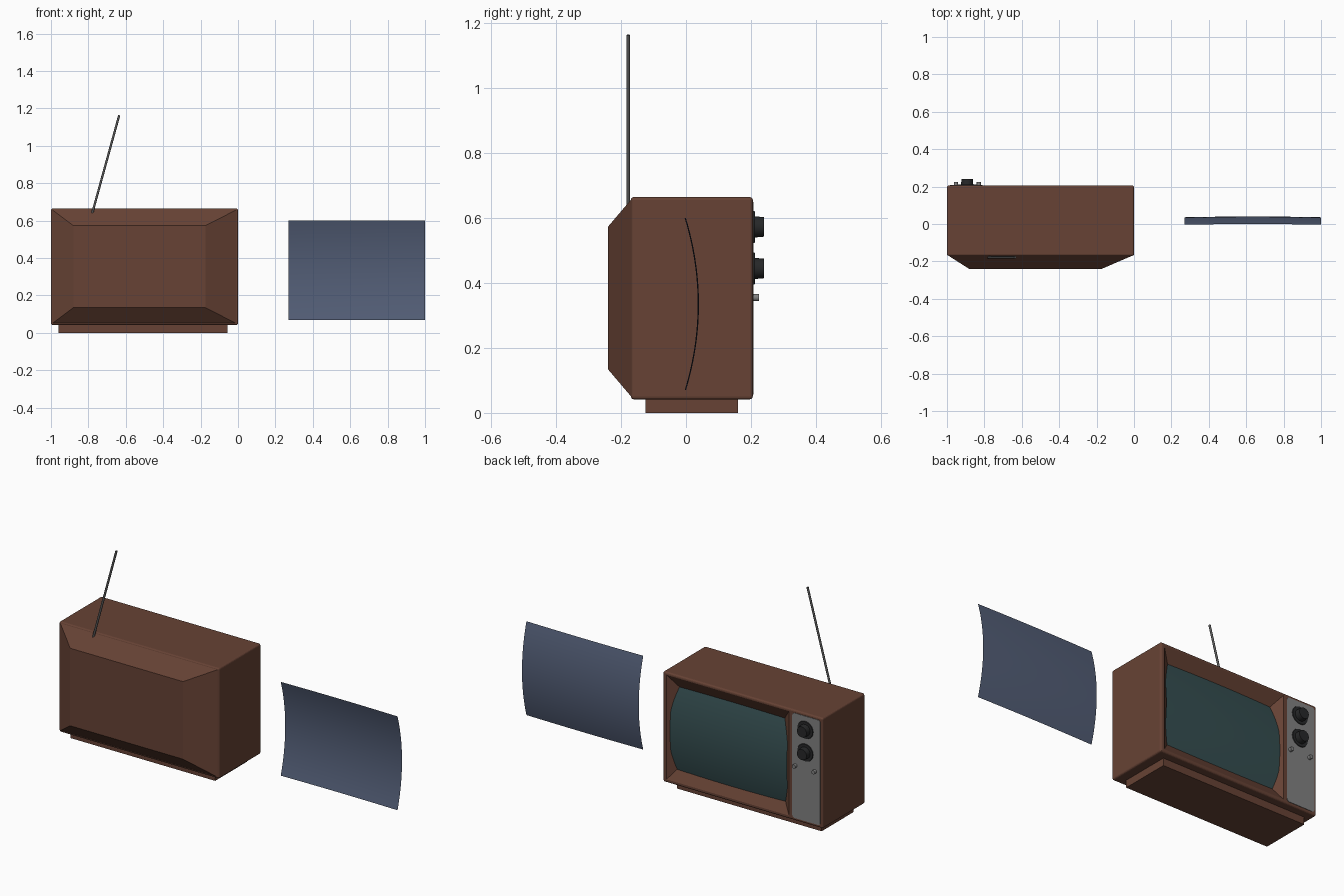
import bpy, bmesh, math
from mathutils import Vector

if "Cube" in bpy.data.objects:
    bpy.data.objects.remove(bpy.data.objects["Cube"])


def material(name, r, g, b):
    m = bpy.data.materials.new(name)
    m.diffuse_color = (r, g, b, 1)
    m.use_nodes = True
    m.node_tree.nodes["Principled BSDF"].inputs["Base Color"].default_value = m.diffuse_color
    return m


BROWN = material("brown wood", 0.135, 0.055, 0.035)
TEAL = material("teal screen", 0.035, 0.075, 0.08)
BLUE = material("blue grey glass", 0.085, 0.11, 0.18)
GREY = material("grey panel", 0.22, 0.22, 0.22)
BLACK = material("black knob", 0.02, 0.021, 0.022)
STEEL = material("steel", 0.1, 0.1, 0.1)


def finish(name, bm, mat, smooth=False):
    bmesh.ops.recalc_face_normals(bm, faces=bm.faces)
    me = bpy.data.meshes.new(name)
    bm.to_mesh(me)
    bm.free()
    me.materials.append(mat)
    ob = bpy.data.objects.new(name, me)
    bpy.context.collection.objects.link(ob)
    if smooth:
        bpy.ops.object.select_all(action='DESELECT')
        ob.select_set(True)
        bpy.context.view_layer.objects.active = ob
        bpy.ops.object.shade_smooth_by_angle(angle=math.radians(35))
    return ob


def loft(name, rings, mat, bevel=0.0):
    """Solid through rectangles (x0, x1, z0, z1, y)."""
    bm = bmesh.new()
    loops = [[bm.verts.new(p) for p in ((a, y, c), (b, y, c), (b, y, d), (a, y, d))]
             for a, b, c, d, y in rings]
    for l, m in zip(loops, loops[1:]):
        for i in range(4):
            j = (i + 1) % 4
            bm.faces.new((l[i], l[j], m[j], m[i]))
    bm.faces.new(loops[0])
    bm.faces.new(loops[-1])
    if bevel:
        bmesh.ops.bevel(bm, geom=bm.edges[:], offset=bevel, segments=3,
                        profile=0.5, affect='EDGES')
    return finish(name, bm, mat)


def rod(name, p, q, r, mat, sides=24, r2=None):
    p, q = Vector(p), Vector(q)
    bm = bmesh.new()
    bmesh.ops.create_cone(bm, cap_ends=True, segments=sides, radius1=r,
                          radius2=r if r2 is None else r2, depth=(q - p).length)
    rot = (q - p).to_track_quat('Z', 'Y')
    for v in bm.verts:
        v.co = rot @ v.co + (p + q) / 2
    return finish(name, bm, mat, True)


def curved_sheet(name, x0, y0, mat, nx=16, nz=24):
    """Thin tube-face sheet, bulging towards +y."""
    bm = bmesh.new()
    g = []
    for i in range(nx + 1):
        u = 2 * i / nx - 1
        g.append([])
        for k in range(nz + 1):
            v = 2 * k / nz - 1
            g[i].append(bm.verts.new((x0 + 0.365 * (u + 1),
                                      y0 + 0.04 * (1 - v * v) + 0.004 * (1 - u * u),
                                      0.335 + 0.265 * v)))
    for i in range(nx):
        for k in range(nz):
            bm.faces.new((g[i][k], g[i][k + 1], g[i + 1][k + 1], g[i + 1][k]))
    return finish(name, bm, mat, True)


# Cabinet with a funnel-shaped screen opening
cabinet = loft("cabinet", [(-1, 0, 0.042, 0.665, -0.17), (-1, 0, 0.042, 0.665, 0.206)], BROWN, 0.009)
cutter = loft("opening_cutter", [(-0.705, -0.105, 0.165, 0.545, 0.145),
                                 (-0.788, -0.022, 0.06, 0.65, 0.206),
                                 (-0.788, -0.022, 0.06, 0.65, 0.25)], BROWN)
cutter.hide_render = True
cutter.hide_viewport = True
mod = cabinet.modifiers.new("opening", 'BOOLEAN')
mod.object = cutter
mod.operation = 'DIFFERENCE'
mod.solver = 'EXACT'

# Tapered back and plinth
loft("back_cover", [(-0.88, -0.175, 0.135, 0.573, -0.241),
                    (-0.996, -0.004, 0.048, 0.66, -0.167)], BROWN)
loft("plinth", [(-0.96, -0.055, 0, 0.05, -0.125), (-0.96, -0.055, 0, 0.05, 0.16)], BROWN)

# Picture tube and the loose glass beside the set
curved_sheet("screen", -0.77, 0.16, TEAL)
curved_sheet("loose_glass", 0.27, -0.004, BLUE)

# Control panel with rounded corners
bm = bmesh.new()
outline = []
for cx, cz, a0 in ((-0.825, 0.635, 0), (-0.97, 0.635, 90), (-0.97, 0.072, 180), (-0.825, 0.072, 270)):
    for s in range(5):
        a = math.radians(a0 + s * 22.5)
        outline.append(bm.verts.new((cx + 0.015 * math.cos(a), 0.203, cz + 0.015 * math.sin(a))))
face = bm.faces.new(outline)
ext = bmesh.ops.extrude_face_region(bm, geom=[face])
for v in ext["geom"]:
    if isinstance(v, bmesh.types.BMVert):
        v.co.y = 0.2085
finish("control_panel", bm, GREY)

# Tuning knobs: dial plate, grip and finger bar
for i, z in enumerate((0.573, 0.445)):
    rod(f"dial_plate_{i}", (-0.892, 0.204, z), (-0.892, 0.212, z), 0.052, BLACK, 32, 0.048)
    rod(f"knob_{i}", (-0.892, 0.208, z), (-0.892, 0.241, z), 0.033, BLACK, 24, 0.03)

# Small control buttons
for i, x in enumerate((-0.83, -0.952)):
    rod(f"button_{i}", (x, 0.204, 0.355), (x, 0.225, 0.355), 0.011, GREY, 16)

# Rod antenna
rod("antenna", (-0.782, -0.178, 0.63), (-0.635, -0.178, 1.164), 0.006, STEEL, 12)
